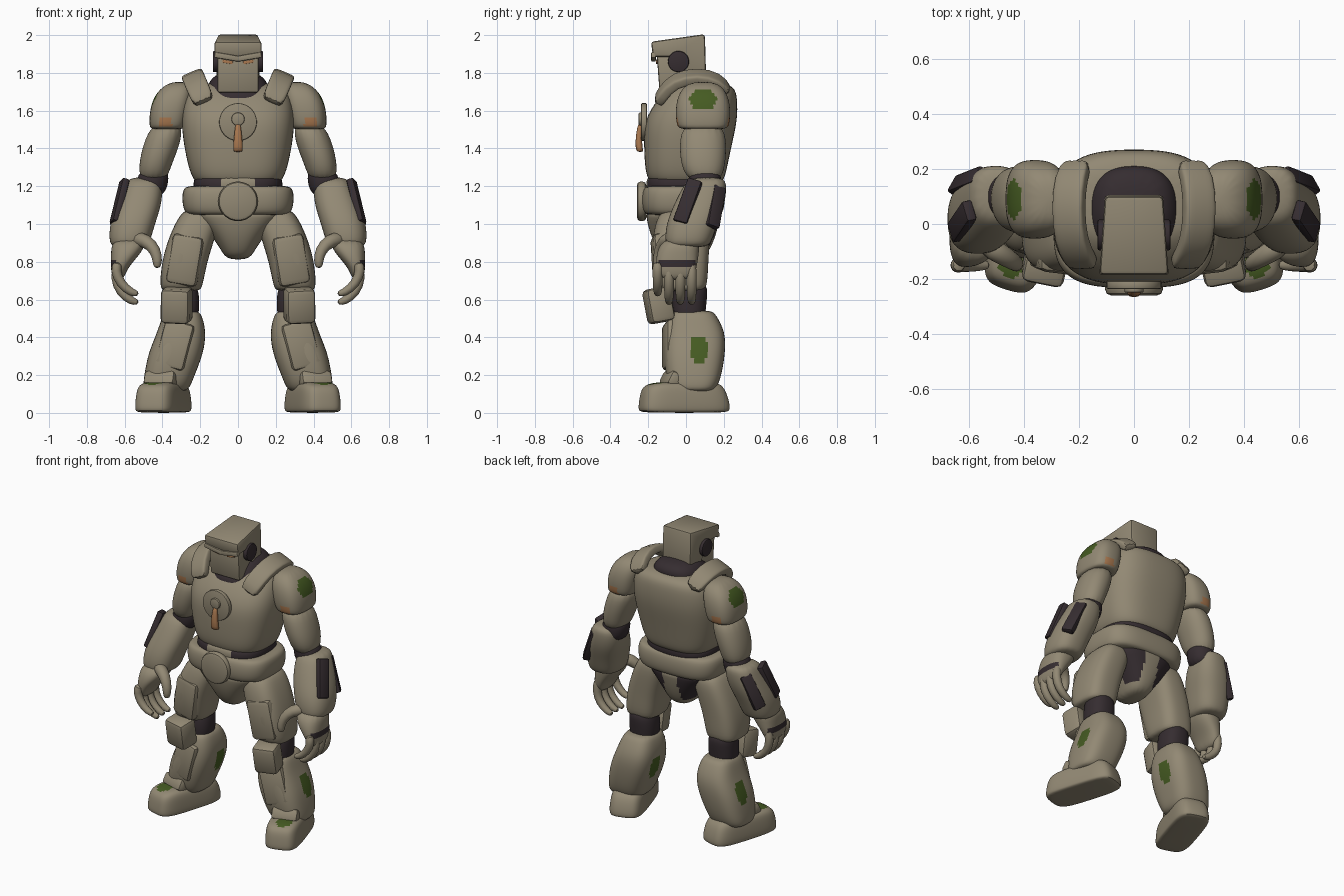
import bpy, bmesh, math
from mathutils import Vector, Matrix, Euler

if "Cube" in bpy.data.objects:
    bpy.data.objects.remove(bpy.data.objects["Cube"])


def material(name, rgb):
    m = bpy.data.materials.new(name)
    m.use_nodes = True
    m.diffuse_color = (*rgb, 1)
    bsdf = m.node_tree.nodes["Principled BSDF"]
    bsdf.inputs["Base Color"].default_value = (*rgb, 1)
    bsdf.inputs["Roughness"].default_value = 0.7
    return m


TAN = material("khaki armour", (0.29, 0.25, 0.175))
DARK = material("dark rubber", (0.036, 0.026, 0.03))
GREEN = material("olive green", (0.06, 0.105, 0.016))
ORANGE = material("copper orange", (0.40, 0.19, 0.08))


def finish(name, bm, mat, mirror=False, sub=0, bevel=0):
    bmesh.ops.recalc_face_normals(bm, faces=bm.faces)
    me = bpy.data.meshes.new(name)
    bm.to_mesh(me)
    bm.free()
    me.materials.append(mat)
    ob = bpy.data.objects.new(name, me)
    bpy.context.collection.objects.link(ob)
    bpy.ops.object.select_all(action='DESELECT')
    ob.select_set(True)
    bpy.context.view_layer.objects.active = ob
    if sub:
        ob.modifiers.new("round", 'SUBSURF').levels = sub
        bpy.ops.object.modifier_apply(modifier="round")
    if bevel:
        b = ob.modifiers.new("bevel", 'BEVEL')
        b.width, b.segments = bevel, 2
        bpy.ops.object.modifier_apply(modifier="bevel")
    bpy.ops.object.shade_smooth_by_angle(angle=math.radians(35))
    if mirror:
        ob.modifiers.new("mirror", 'MIRROR')
    return ob


def loft(name, rings, mat=TAN, p=2.5, mirror=False, sub=2, n=16, turn=0, tilt=False):
    """Skin rings of (x, y, z, half width, half depth); tilt follows the path."""
    bm = bmesh.new()
    pts = [Vector(r[:3]) for r in rings]
    loops = []
    for i, r in enumerate(rings):
        rot = Matrix.Rotation(turn, 3, 'Z')
        if tilt:
            d = pts[min(i + 1, len(pts) - 1)] - pts[max(i - 1, 0)]
            rot = Vector((0, 0, 1)).rotation_difference(d).to_matrix()
        loop = []
        for k in range(n):
            a = math.tau * (k + 0.5) / n
            c, s = math.cos(a), math.sin(a)
            v = Vector((math.copysign(abs(c) ** (2 / p), c) * r[3],
                        math.copysign(abs(s) ** (2 / p), s) * r[4], 0))
            loop.append(bm.verts.new(pts[i] + rot @ v))
        loops.append(loop)
    for a, b in zip(loops, loops[1:]):
        for k in range(n):
            bm.faces.new((a[k], a[(k + 1) % n], b[(k + 1) % n], b[k]))
    bm.faces.new(loops[0][::-1])
    bm.faces.new(loops[-1])
    return finish(name, bm, mat, mirror, sub)


def block(name, loc, size, rot=(0, 0, 0), mat=TAN, bevel=0.015, mirror=True):
    bm = bmesh.new()
    bmesh.ops.create_cube(bm, size=1, matrix=Matrix.LocRotScale(
        Vector(loc), Euler(rot), Vector(size)))
    return finish(name, bm, mat, mirror, 0, bevel)


def prism(name, profile, width, bevel):
    """Side profile in (y, z), widened across x and tapering towards the back."""
    bm = bmesh.new()
    sides = [[bm.verts.new((s * (width - 0.07 * y), y, z)) for y, z in profile] for s in (-1, 1)]
    for side in sides:
        bm.faces.new(side)
    for i in range(len(profile)):
        j = (i + 1) % len(profile)
        bm.faces.new((sides[0][i], sides[0][j], sides[1][j], sides[1][i]))
    return finish(name, bm, TAN, False, 0, bevel)


def disc(name, loc, axis, r, depth, mat=TAN, mirror=False, bevel=0.006):
    bm = bmesh.new()
    turn = Vector((0, 0, 1)).rotation_difference(Vector(axis)).to_matrix().to_4x4()
    bmesh.ops.create_cone(bm, cap_ends=True, segments=32, radius1=r, radius2=r, depth=depth,
                          matrix=Matrix.Translation(loc) @ turn)
    return finish(name, bm, mat, mirror, 0, bevel)


def paint(ob, mat, rule):
    ob.data.materials.append(mat)
    slot = len(ob.data.materials) - 1
    for f in ob.data.polygons:
        if rule(f.center):
            f.material_index = slot


def near(c, at, radii):
    return sum(((a - b) / r) ** 2 for a, b, r in zip(c, at, radii)) < 1


# Head
prism("face", [(-.155, 1.9), (.08, 1.92), (.1, 1.74), (0, 1.71), (-.14, 1.695)], .1, .012)
prism("helmet", [(-.175, 1.885), (-.185, 1.965), (.1, 2.005), (.108, 1.73),
                 (.02, 1.72), (-.07, 1.885)], .113, .014)
block("brow", (.06, -.172, 1.885), (.13, .025, .03), (0, -.17, 0), bevel=.006)
block("eye", (.055, -.154, 1.858), (.055, .009, .016), (0, -.17, 0), ORANGE, .002)
disc("ear_pad", (.118, -.04, 1.86), (1, 0, 0), .056, .03, DARK, True)
loft("neck_collar", [(0, .02, 1.62, .18, .18), (0, .03, 1.69, .175, .175),
                     (0, .075, 1.765, .155, .15), (0, .07, 1.81, .09, .09)], DARK)

# Torso
loft("torso", [(0, 0, 1.2, .2, .17), (0, 0, 1.235, .24, .205), (0, 0, 1.3, .265, .22),
               (0, .01, 1.42, .29, .235), (0, .025, 1.55, .305, .25),
               (0, .06, 1.66, .29, .215), (0, .09, 1.73, .25, .17), (0, .08, 1.75, .15, .1)],
     p=2.8, n=20)
waist = loft("waist", [(0, -.01, 1.15, .22, .19), (0, -.01, 1.19, .24, .205),
                       (0, -.01, 1.23, .24, .205), (0, -.01, 1.27, .22, .18)], DARK, p=2.8)
paint(waist, TAN, lambda c: abs(c.x) < .09 and c.y < 0)
disc("chest_badge", (0, -.222, 1.54), (0, 1, 0), .1, .03)
disc("badge_hub", (0, -.238, 1.555), (0, 1, 0), .035, .025)
loft("chest_hose", [(0, -.24, 1.38, .026, .018), (0, -.25, 1.4, .028, .02),
                    (0, -.25, 1.48, .02, .016), (0, -.24, 1.54, .014, .012)],
     ORANGE, sub=1, n=10)
loft("belt", [(0, -.015, 1.045, .25, .18), (0, -.015, 1.055, .285, .212),
              (0, -.015, 1.12, .3, .225), (0, -.015, 1.195, .295, .215),
              (0, -.015, 1.205, .25, .18)], p=3.2, n=20)
disc("buckle", (0, -.235, 1.12), (0, 1, 0), .105, .05, bevel=.02)
pelvis = loft("pelvis", [(0, -.01, .81, .06, .09), (0, -.01, .86, .09, .14),
                         (0, -.015, .95, .15, .18), (0, -.015, 1.04, .24, .2),
                         (0, -.015, 1.08, .24, .2)], p=2.6)
paint(pelvis, DARK, lambda c: c.y > .02 and abs(c.x) > .055 and .87 < c.z)

# Shoulders
strap = loft("shoulder_strap", [(.225, -.15, 1.63, .055, .025), (.225, -.13, 1.68, .06, .03),
                                (.225, -.06, 1.765, .06, .03), (.225, .06, 1.79, .06, .03),
                                (.225, .17, 1.765, .06, .03), (.225, .23, 1.69, .055, .025)],
             p=5, mirror=True, sub=1, tilt=True)
pivot = Matrix.Translation((.225, 0, 1.75))
strap.data.transform(pivot @ Matrix.Rotation(.4, 4, 'Y') @ pivot.inverted())
pad = loft("shoulder_pad", [(.375, .09, 1.5, .085, .12), (.372, .09, 1.515, .1, .142),
                            (.36, .09, 1.61, .11, .15), (.335, .09, 1.7, .1, .13),
                            (.31, .09, 1.755, .05, .07)], mirror=True, p=2.8)
paint(pad, GREEN, lambda c: near(c, (.44, .09, 1.66), (.06, .075, .058)))
paint(pad, ORANGE, lambda c: abs(abs(c.y - .09) - .13) < .03 and abs(c.x - .385) < .035
      and 1.515 < c.z < 1.555)

# Arms
loft("upper_arm", [(.45, .1, 1.22, .07, .085), (.44, .09, 1.31, .088, .12),
                   (.405, .09, 1.42, .1, .128), (.37, .09, 1.54, .085, .11)], p=2.2, mirror=True)
loft("elbow", [(.47, .1, 1.14, .08, .08), (.455, .1, 1.22, .09, .09),
               (.44, .1, 1.3, .075, .085)], DARK, p=2.2, mirror=True)
loft("forearm", [(.575, .01, .875, .085, .1), (.575, .01, .9, .11, .125),
                 (.56, .03, 1.0, .122, .138), (.525, .07, 1.1, .122, .138),
                 (.5, .1, 1.2, .105, .118), (.5, .115, 1.25, .08, .09)], mirror=True)
block("forearm_plate_front", (.627, .01, 1.12), (.04, .08, .245), (-.28, -.3, -.2), DARK, .01)
block("forearm_plate_back", (.605, .155, 1.09), (.045, .075, .235), (-.35, -.25, .6), DARK, .01)

# Hands
palm = loft("palm", [(.635, -.05, .7, .03, .085), (.63, -.05, .77, .045, .11),
                     (.59, -.045, .85, .085, .115), (.57, -.02, .93, .095, .1)], mirror=True)
paint(palm, DARK, lambda c: c.x > .645 and .775 < c.z < .82)
for i, y in enumerate((-.15, -.09, -.03, .03)):
    lift = .045 if i == 0 else 0
    loft("finger_%d" % (i + 1), [(.525, y, .585 + lift, .016, .016),
                                 (.565, y, .59 + lift, .025, .025),
                                 (.625, y, .64 + lift, .028, .028),
                                 (.65, y, .71 + lift, .03, .03),
                                 (.635, y, .8, .03, .03)],
         p=2, mirror=True, sub=1, n=8, tilt=True)
loft("thumb", [(.43, -.15, .765, .018, .018), (.425, -.15, .8, .027, .027),
               (.435, -.14, .86, .033, .033), (.485, -.11, .915, .04, .04),
               (.55, -.07, .92, .045, .045)], p=2, mirror=True, sub=1, n=10, tilt=True)

# Legs
loft("thigh", [(.3, -.015, .645, .095, .1), (.302, -.02, .66, .115, .135),
               (.285, -.03, .8, .122, .15), (.24, -.025, .94, .125, .155),
               (.2, -.01, 1.05, .11, .14), (.19, -.01, 1.08, .08, .1)], p=3, mirror=True)
block("thigh_plate", (.28, -.13, .81), (.17, .09, .27), (.04, -.17, .12), bevel=.03)
loft("knee_joint", [(.3, .02, .46, .08, .08), (.295, .015, .54, .092, .09),
                    (.295, .02, .62, .092, .095), (.3, .03, .7, .08, .085)],
     DARK, p=2.4, mirror=True)
block("knee_pad", (.325, -.145, .57), (.155, .13, .185), (.18, -.05, .2), bevel=.025)
shin = loft("shin_guard", [(.385, .04, .11, .1, .09), (.38, .04, .13, .125, .125),
                           (.363, .04, .2, .135, .15), (.328, .045, .32, .148, .165),
                           (.297, .05, .43, .13, .16), (.295, .035, .52, .105, .125),
                           (.295, .035, .545, .08, .1)], p=3, mirror=True, n=20)
paint(shin, GREEN, lambda c: abs(c.x - .33) > .09 and near(c, (.33, .07, .335), (1, .05, .078)))
block("shin_plate", (.335, -.09, .36), (.16, .05, .25), (-.05, -.25, .2), bevel=.02)

# Boots
boot = loft("boot", [(.395, -.01, 0, .1, .225), (.395, -.01, .012, .112, .245),
                     (.395, -.01, .06, .112, .24), (.395, -.015, .12, .106, .225),
                     (.395, -.015, .15, .095, .2), (.39, 0, .165, .07, .15)],
            p=4, mirror=True, turn=.3, n=20)
paint(boot, GREEN, lambda c: near(c, (.445, -.14, .155), (.05, .055, .03)))
block("ankle_flare", (.41, -.075, .175), (.17, .08, .08), (-.5, 0, .3), bevel=.02)
